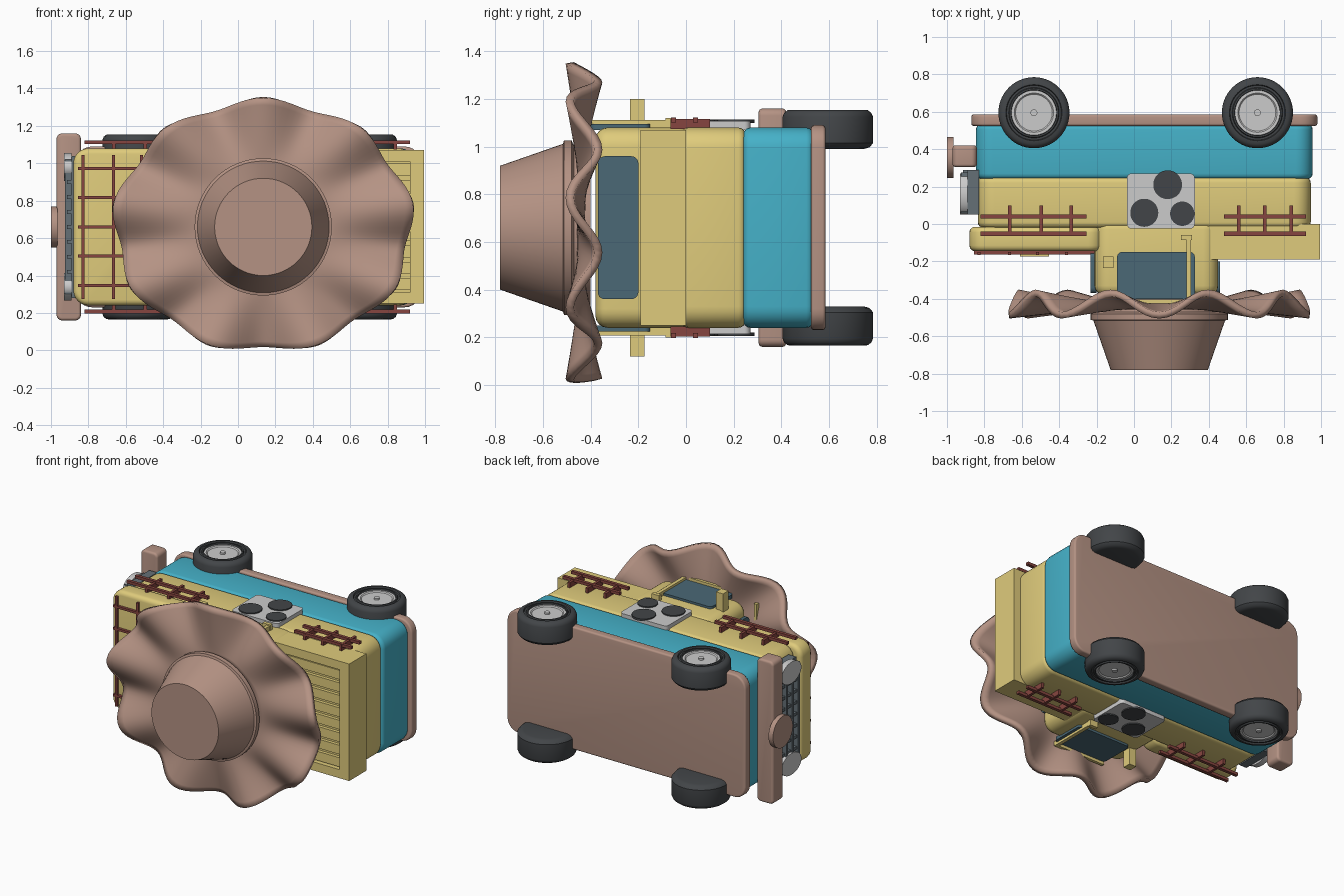
import bpy, bmesh, math
from mathutils import Vector

if "Cube" in bpy.data.objects:
    bpy.data.objects.remove(bpy.data.objects["Cube"])

ZC = 0.66  # middle of the vehicle's width; it lies on its side, roof towards -y


def mat(name, r, g, b):
    m = bpy.data.materials.new(name)
    m.diffuse_color = (r, g, b, 1)
    m.use_nodes = True
    m.node_tree.nodes["Principled BSDF"].inputs["Base Color"].default_value = m.diffuse_color
    return m


BROWN = mat("brown", .46, .29, .23)
YELLOW = mat("yellow", .74, .60, .20)
TEAL = mat("teal", .06, .44, .58)
GLASS = mat("glass", .07, .14, .18)
RED = mat("red_brown", .24, .06, .05)
DARK = mat("dark_rubber", .055, .06, .065)
LIGHT = mat("light_grey", .6, .63, .62)
STEEL = mat("steel", .13, .16, .18)


def finish(name, bm, m, angle=35):
    bmesh.ops.recalc_face_normals(bm, faces=bm.faces[:])
    me = bpy.data.meshes.new(name)
    bm.to_mesh(me)
    bm.free()
    ob = bpy.data.objects.new(name, me)
    bpy.context.collection.objects.link(ob)
    me.materials.append(m)
    bpy.ops.object.select_all(action='DESELECT')
    ob.select_set(True)
    bpy.context.view_layer.objects.active = ob
    bpy.ops.object.shade_smooth_by_angle(angle=math.radians(angle))
    return ob


def box(name, x, y, z, m, axis=None, r=0, r2=0):
    """Box from (min, max) ranges; edges along axis rounded by r, the rest by r2."""
    bm = bmesh.new()
    bmesh.ops.create_cube(bm, size=1)
    rng = (x, y, z)
    for v in bm.verts:
        v.co = Vector([rng[i][0] if v.co[i] < 0 else rng[i][1] for i in range(3)])
    if r:
        es = [e for e in bm.edges
              if abs((e.verts[0].co - e.verts[1].co).normalized()[axis]) > .9]
        bmesh.ops.bevel(bm, geom=es, offset=r, segments=6, profile=.5, affect='EDGES')
    if r2:
        es = [e for e in bm.edges if e.calc_face_angle(0) > 1]
        bmesh.ops.bevel(bm, geom=es, offset=r2, segments=4, profile=.5, affect='EDGES')
    return finish(name, bm, m)


def zr(a, b, s=1):
    """Range of z at distance a..b from the middle on side s."""
    return tuple(sorted((ZC + s * a, ZC + s * b)))


def lathe(name, centre, axis, profile, m, n=48, squash=1):
    """Spin (radius, position) points round an axis; position is absolute."""
    bm = bmesh.new()
    ia, ib = [i for i in range(3) if i != axis]
    rings = []
    for r, h in profile:
        ring = []
        for k in range(n if r else 1):
            t = 2 * math.pi * k / n
            co = [0, 0, 0]
            co[ia] = centre[0] + r * math.cos(t)
            co[ib] = centre[1] + r * math.sin(t) * squash
            co[axis] = h
            ring.append(bm.verts.new(co))
        rings.append(ring)
    for a, b in zip(rings, rings[1:]):
        for k in range(n):
            j = (k + 1) % n
            q = []
            for v in (a[k % len(a)], a[j % len(a)], b[j % len(b)], b[k % len(b)]):
                if v not in q:
                    q.append(v)
            bm.faces.new(q)
    return finish(name, bm, m)


def disc(name, centre, axis, r, h0, h1, m, squash=1):
    return lathe(name, centre, axis, [(0, h0), (r, h0), (r, h1), (0, h1)], m, 40, squash)


# Body layers
box("chassis_plate", (-.87, .98), (.525, .585), zr(-.43, .43), BROWN, 1, .09, .012)
box("lower_body", (-.845, .955), (.24, .535), zr(-.42, .42), TEAL, 1, .09, .03)
box("upper_body", (-.835, .945), (-.02, .25), zr(-.42, .42), YELLOW, 1, .09, .03)
box("hood", (-.88, -.165), (-.145, -.015), zr(-.42, .42), YELLOW, 1, .08, .03)
box("cabin", (-.21, .45), (-.38, .02), zr(-.42, .42), YELLOW, 1, .08, .05)

# Cargo bed: frame walls, floor and slats
box("bed_rear_wall", (.92, .995), (-.19, .0), zr(-.41, .41), YELLOW)
box("bed_floor", (.4, .93), (-.155, .0), zr(-.38, .38), YELLOW)
for s in (1, -1):
    box("bed_side_wall", (.4, .93), (-.19, .0), zr(.35, .41, s), YELLOW)
for i in range(8):
    c = ZC - .306 + i * .0875
    box("bed_slat", (.42, .922), (-.178, -.15), (c - .032, c + .032), YELLOW)

# Windows
box("windshield", (-.232, -.2), (-.37, -.15), zr(-.33, .33), GLASS, 0, .03)
box("rear_window", (.44, .46), (-.37, -.2), zr(-.3, .3), GLASS, 0, .03)

for s in (1, -1):
    # Side windows and their frames
    box("side_window", (-.09, .325), (-.40, -.15), zr(.41, .436, s), GLASS, 2, .025)
    box("window_frame_top", (-.09, .305), (-.425, -.405), zr(.43, .452, s), YELLOW)
    box("window_frame_post", (.28, .305), (-.425, -.06), zr(.42, .452, s), YELLOW)
    box("door_handle", (.25, .31), (-.085, -.06), zr(.41, .46, s), YELLOW)
    box("side_mirror", (-.165, -.11), (-.235, -.175), zr(.40, .54, s), YELLOW)
    # Side plate with three round burners
    box("side_plate", (-.038, .325), (-.025, .27), zr(.41, .447, s), LIGHT, 2, .025)
    for x, y, r in ((.055, .06, .075), (.18, .21, .077), (.258, .055, .065)):
        disc("plate_disc", (x, y), 2, r, ZC + s * .44, ZC + s * .455, DARK)
    # Side railings
    for x0, x1, posts in ((-.82, -.255, (-.665, -.495, -.335)), (.48, .92, (.56, .70, .84))):
        for y in (.04, -.052):
            box("side_rail", (x0, x1), (y - .011, y + .011), zr(.442, .462, s), RED)
        for x in posts:
            box("rail_post", (x - .009, x + .009), (-.065, .10), zr(.415, .456, s), RED)
    # Wheels
    for x in (-.535, .66):
        prof = [(0, .33), (.15, .33), (.175, .337), (.19, .355), (.19, .465), (.183, .482),
                (.168, .493), (.15, .495), (.146, .486), (.135, .486), (.131, .494),
                (.122, .494), (.119, .47), (0, .47)]
        lathe("tyre", (x, .595), 2, [(r, ZC + s * h) for r, h in prof], DARK, 56)
        rim = [(0, .46), (.12, .46), (.12, .483), (.105, .483), (.098, .476), (0, .476)]
        lathe("wheel_rim", (x, .595), 2, [(r, ZC + s * h) for r, h in rim], LIGHT)
        disc("wheel_hub", (x, .595), 2, .018, ZC + s * .47, ZC + s * .488, LIGHT)
    # Headlights
    disc("headlight", (.16, ZC + s * .32), 0, .11, -.93, -.89, LIGHT, .68)

# Windscreen frame across the front of the cabin
box("windshield_frame", (-.258, -.235), (-.438, -.415), zr(-.22, .40), YELLOW)

# Hood grid and latch
for x in (-.83, -.665, -.515, -.36):
    box("hood_grid_cross", (x - .008, x + .008), (-.166, -.15), zr(-.385, .385), RED)
for i in range(-2, 3):
    c = ZC + i * .156
    box("hood_grid_bar", (-.855, -.2), (-.164, -.143), (c - .008, c + .008), RED)
box("hood_latch", (-.61, -.455), (-.175, -.145), zr(-.03, .03), YELLOW)

# Grille
box("grille_back", (-.89, -.83), (.05, .29), zr(-.38, .38), STEEL)
for i in range(4):
    y = .07 + i * .065
    box("grille_bar", (-.925, -.88), (y - .01, y + .01), zr(-.36, .36), STEEL)
for i in range(-3, 4):
    c = ZC + i * .08
    box("grille_upright", (-.915, -.88), (.05, .29), (c - .01, c + .01), STEEL)

# Front bumper with round badge plate
box("front_bumper", (-.97, -.84), (.305, .42), zr(-.5, .5), BROWN, 1, .03, .015)
disc("bumper_disc", (.355, ZC), 0, .11, -1.0, -.965, BROWN)

# Hat crown with band
lathe("hat_crown", (.135, ZC), 1,
      [(0, -.40), (.335, -.40), (.345, -.47), (.352, -.475), (.367, -.48), (.367, -.512),
       (.352, -.516), (.26, -.78), (0, -.78)], BROWN, 64)

# Wavy hat brim: nine lobes
bm = bmesh.new()
N, RINGS = 144, 10
rings = []
for i in range(RINGS + 1):
    t = i / RINGS
    ring = []
    for k in range(N):
        a = 2 * math.pi * k / N
        w = math.cos(9 * (a - math.pi / 2))
        rx, rz = .33 + .46 * t, .33 + .335 * t
        f = 1 + .03 * w * t
        y = -.44 + .012 * t - .06 * w * t ** 1.2
        ring.append(bm.verts.new((.135 + rx * f * math.cos(a), y, .675 - .015 * (1 - t)
                                  + rz * f * math.sin(a) - .008 * t)))
    rings.append(ring)
for a, b in zip(rings, rings[1:]):
    for k in range(N):
        j = (k + 1) % N
        bm.faces.new((a[k], a[j], b[j], b[k]))
brim = finish("hat_brim", bm, BROWN)
mod = brim.modifiers.new("thickness", 'SOLIDIFY')
mod.thickness = .035
mod.offset = 0
